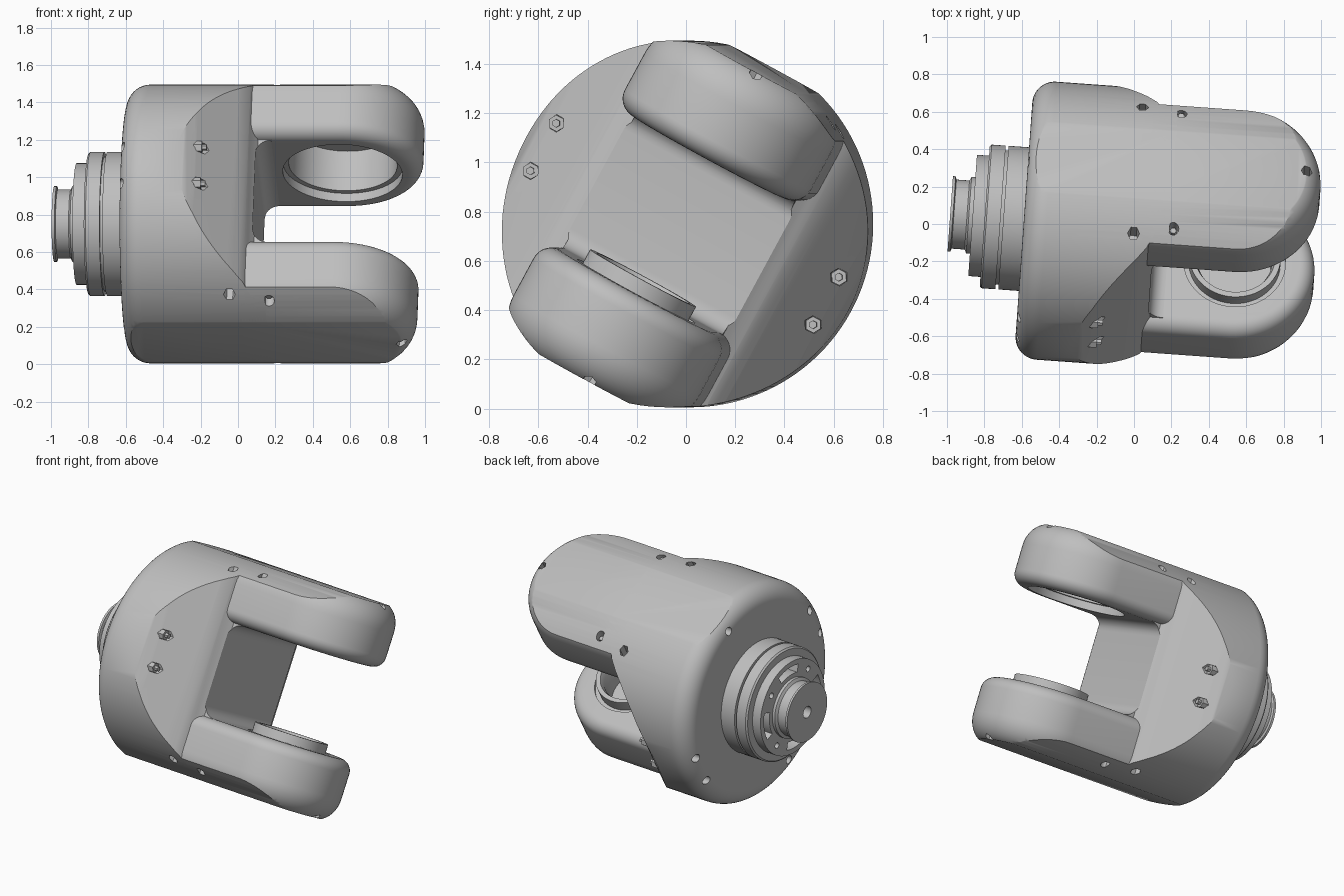
import bpy, bmesh, math
from mathutils import Matrix, Vector

cube = bpy.data.objects.get("Cube")
if cube:
    bpy.data.objects.remove(cube, do_unlink=True)

# Local frame: x along the main axis, y across the fork, z from arm to arm
FRAME = (Matrix.Translation((0, -0.016, 0.75)) @ Matrix.Rotation(math.radians(-4.1), 4, 'Z')
         @ Matrix.Rotation(math.radians(-28.5), 4, 'X'))
R = 0.745        # body radius
HALF = 0.43      # arm half width
PIVOT = 0.55     # pivot position on the main axis
INNER = 0.31     # arm inner face

grey = bpy.data.materials.new("cast_grey")
grey.use_nodes = True
grey.diffuse_color = (0.52, 0.52, 0.52, 1)
grey.node_tree.nodes["Principled BSDF"].inputs["Base Color"].default_value = (0.52, 0.52, 0.52, 1)


def make(name, bm):
    bmesh.ops.remove_doubles(bm, verts=bm.verts, dist=1e-5)
    bmesh.ops.recalc_face_normals(bm, faces=bm.faces)
    mesh = bpy.data.meshes.new(name)
    bm.to_mesh(mesh)
    bm.free()
    mesh.materials.append(grey)
    ob = bpy.data.objects.new(name, mesh)
    bpy.context.collection.objects.link(ob)
    ob.matrix_world = FRAME
    return ob


def skin(bm, rings, cap=True):
    """Join equal rings of points with quads."""
    rows = [[bm.verts.new(p) for p in ring] for ring in rings]
    n = len(rows[0])
    for a, b in zip(rows, rows[1:]):
        for i in range(n):
            bm.faces.new((a[i], a[(i + 1) % n], b[(i + 1) % n], b[i]))
    if cap:
        bm.faces.new(rows[0])
        bm.faces.new(rows[-1])


def lathe(name, profile, axis='X', origin=(0, 0, 0), segs=96, closed=False):
    """Revolve (position, radius) pairs about the x or z axis."""
    bm = bmesh.new()
    rings = []
    for t, r in profile + (profile[:1] if closed else []):
        ring = []
        for i in range(segs):
            a = math.tau * i / segs
            c, s = r * math.cos(a), r * math.sin(a)
            p = Vector((t, c, s)) if axis == 'X' else Vector((c, s, t))
            ring.append(p + Vector(origin))
        rings.append(ring)
    skin(bm, rings, not closed)
    return make(name, bm)


def prism(name, outline, place):
    """Extrude a flat outline; place maps (a, b, side) to a point."""
    bm = bmesh.new()
    skin(bm, [[place(a, b, s) for a, b in outline] for s in (-1, 1)])
    return make(name, bm)


def arc(cx, cy, rad, start, end, n=8):
    return [(cx + rad * math.cos(math.radians(start + (end - start) * i / n)),
             cy + rad * math.sin(math.radians(start + (end - start) * i / n))) for i in range(n + 1)]


def boolean(ob, tool, op='DIFFERENCE', keep=False):
    mod = ob.modifiers.new("cut", 'BOOLEAN')
    mod.object, mod.operation, mod.solver = tool, op, 'EXACT'
    bpy.context.view_layer.update()
    bpy.ops.object.select_all(action='DESELECT')
    bpy.context.view_layer.objects.active = ob
    ob.select_set(True)
    bpy.ops.object.modifier_apply(modifier=mod.name)
    if not keep:
        bpy.data.objects.remove(tool, do_unlink=True)


def finish(ob):
    bpy.ops.object.select_all(action='DESELECT')
    bpy.context.view_layer.objects.active = ob
    ob.select_set(True)
    bpy.ops.object.shade_smooth_by_angle(angle=math.radians(32))


def hole(ob, axis, origin, t0, t1, rad=0.032, segs=6):
    boolean(ob, lathe("hole", [(t0, rad), (t1, rad)], axis, origin, segs))


def flatten(ob):
    """Trim the round outside to a shallow flat above and below."""
    bm = bmesh.new()
    bmesh.ops.create_cube(bm, size=1, matrix=Matrix.Diagonal((4, 4, 1.43, 1)))
    boolean(ob, make("flat_trim", bm), 'INTERSECT')


# Main body: round housing with a rounded back rim
rim = [(x, y) for x, y in arc(-0.47, R - 0.12, 0.12, 180, 90, 10)]
body = lathe("main_body", rim + [(0.19, R)], segs=128)

# Slanted sides, rounded into the housing and into the fork floor
side = [(-0.8, 0.9), (-0.36, 0.9), (-0.33, 0.765), (-0.25, 0.722), (-0.19, 0.68),
        (0.02, 0.50), (0.075, 0.445), (0.10, 0.40), (0.12, 0.37), (0.19, 0.37)]
outline = side + [(x, -y) for x, y in reversed(side)]
boolean(body, prism("side_trim", outline, lambda a, b, s: (a, b, s)), 'INTERSECT')

# Fork slot with filleted corners
slot = ([(1.3, -INNER)] + arc(0.19, -INNER + 0.08, 0.08, 270, 180)
        + arc(0.19, INNER - 0.08, 0.08, 180, 90) + [(1.3, INNER)])
boolean(body, prism("slot_trim", slot, lambda a, b, s: (a, s, b)))
flatten(body)

# Bolt holes through the slanted sides, the back face and the round outside
for sy in (-1, 1):
    for sz in (-1, 1):
        hole(body, 'X', (0, 0.655 * sy, 0.11 * sz), -0.19, 0.1, 0.036)
        hole(body, 'X', (0, 0.655 * sy, 0.11 * sz), -0.8, -0.45, 0.028, 16)
        hole(body, 'Z', (0.0, 0.385 * sy, 0), 0.56 * sz, 0.9 * sz)
for sz in (-1, 1):
    hole(body, 'X', (0, 0, 0.64 * sz), -0.8, -0.45, 0.028, 16)
finish(body)

# Nuts and studs sitting in the slanted side holes
for sy in (-1, 1):
    for sz in (-1, 1):
        finish(lathe("side_bolt", [(-0.2, 0.034), (-0.155, 0.034), (-0.155, 0.017), (-0.13, 0.017)],
                     'X', (0, 0.655 * sy, 0.11 * sz), 6))


# Fork arms: rounded plates with softened edges, trimmed to the housing radius
def arm_ring(inset, z):
    r = HALF - inset
    pts = arc(PIVOT, 0, r, -90, 90, 40)
    return [(x, y, z) for x, y in [(0.06, -r)] + pts + [(0.06, r)]]


def fork_arm(name, sz):
    levels = [(0.08 - x, z) for x, z in arc(0, INNER + 0.08, 0.08, -90, 0)]
    levels += [(0.14 * (1 - math.cos(a)), 0.56 + 0.17 * math.sin(a))
               for a in [math.pi / 2 * i / 10 for i in range(11)]]
    bm = bmesh.new()
    skin(bm, [arm_ring(i, z * sz) for i, z in levels])
    arm = make(name, bm)
    boolean(arm, lathe("arm_trim", [(-0.5, R), (1.5, R)], segs=128), 'INTERSECT')
    flatten(arm)
    for x, y in ((0.21, 0.35), (0.21, -0.35), (0.9, 0.03)):
        hole(arm, 'Z', (x, y, 0), 0.6 * sz, 0.9 * sz, 0.03, 16 if x < 0.5 else 6)
        if x < 0.5:
            finish(lathe("arm_screw", [(0.59 * sz, 0.018), (0.635 * sz, 0.018)], 'Z', (x, y, 0), 6))
    return arm


upper = fork_arm("upper_arm", 1)
lower = fork_arm("lower_arm", -1)

# Stepped bearing seat in the upper arm
hole(upper, 'Z', (PIVOT, 0, 0), 0.2, 0.36, 0.32, 64)
hole(upper, 'Z', (PIVOT, 0, 0), 0.3, 0.60, 0.29, 64)
# Hollow bearing boss in the lower arm
hole(lower, 'Z', (PIVOT, 0, 0), -0.2, -0.45, 0.272, 64)
finish(upper)
finish(lower)
finish(lathe("pivot_boss", [(-0.46, 0.2), (-0.46, 0.274), (-0.325, 0.274), (-0.325, 0.245),
                            (-0.25, 0.245), (-0.25, 0.215), (-0.29, 0.2)],
             'Z', (PIVOT, 0, 0), 64, True))

# Back mounting flange: two discs with a groove, a smaller step and a lipped spigot
flange = lathe("mounting_flange", [
    (-0.55, 0.385), (-0.70, 0.385), (-0.70, 0.36), (-0.715, 0.36), (-0.715, 0.385),
    (-0.79, 0.385), (-0.80, 0.375), (-0.80, 0.325), (-0.865, 0.325), (-0.865, 0.30),
    (-0.885, 0.30)][:9])
for k in range(4):
    # curved slots and small bolt holes in the flange step
    mid = 90 * k + 20
    ring = arc(0, 0, 0.29, mid - 20, mid + 20) + arc(0, 0, 0.235, mid + 20, mid - 20)
    boolean(flange, prism("arc_slot", ring, lambda a, b, s: (-0.85 + 0.06 * s, a, b)))
    t = math.radians(mid + 45)
    hole(flange, 'X', (0, 0.265 * math.cos(t), 0.265 * math.sin(t)), -0.95, -0.8, 0.02, 12)
finish(flange)

spigot = lathe("spigot", [(-0.83, 0.205), (-0.885, 0.205), (-0.895, 0.185), (-0.965, 0.185),
                          (-0.97, 0.202), (-0.985, 0.202)], segs=64)
hole(spigot, 'X', (0, 0, 0), -1.1, -0.88, 0.04, 24)
finish(spigot)
